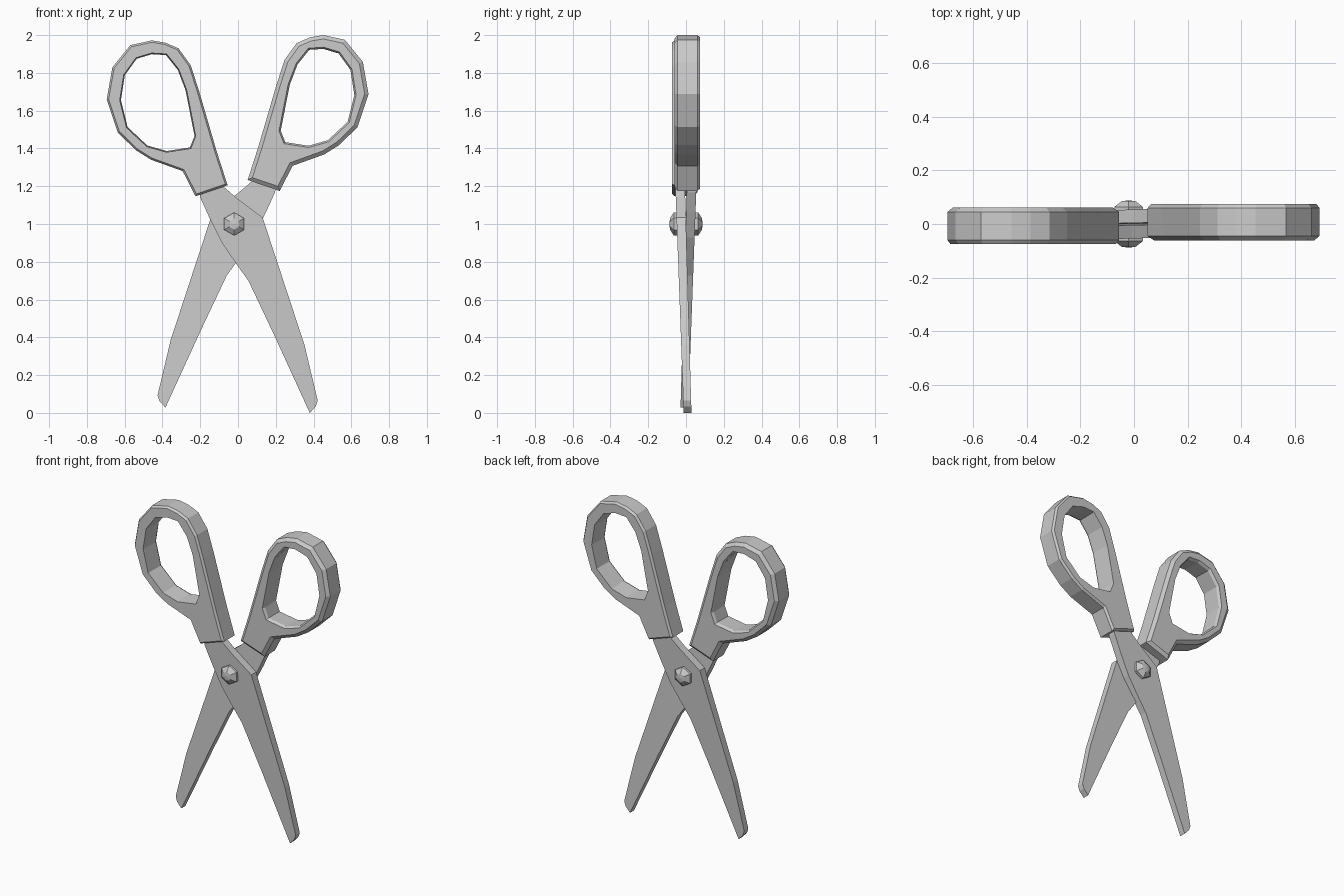
import bpy, bmesh, math
from mathutils import Vector

if "Cube" in bpy.data.objects:
    bpy.data.objects.remove(bpy.data.objects["Cube"])


def offset(pts, d):
    """Move a closed 2D outline inward by d (negative = outward)."""
    n = len(pts)
    P = [Vector(p) for p in pts]
    area = sum(P[i].x * P[(i + 1) % n].y - P[(i + 1) % n].x * P[i].y for i in range(n))
    s = 1 if area > 0 else -1
    out = []
    for i in range(n):
        a = (P[i] - P[i - 1]).normalized()
        b = (P[(i + 1) % n] - P[i]).normalized()
        na, nb = Vector((-a.y, a.x)) * s, Vector((-b.y, b.x)) * s
        out.append(P[i] + (na + nb) * d / max(0.5, 1 + na.dot(nb)))
    return out


def layers(bm, rings):
    """Stack outlines given as (points, y function) and join them with quads."""
    loops = [[bm.verts.new((x, fy(z), z)) for x, z in pts] for pts, fy in rings]
    for a, b in zip(loops, loops[1:]):
        for i in range(len(a)):
            j = (i + 1) % len(a)
            bm.faces.new((a[i], a[j], b[j], b[i]))
    return loops


def cap(bm, *loops):
    """Fill the area bounded by the loops."""
    edges = [bm.edges.get((l[i - 1], l[i])) for l in loops for i in range(len(l))]
    bmesh.ops.triangle_fill(bm, use_beauty=True, use_dissolve=False, edges=edges)


def finish(bm, name):
    bmesh.ops.recalc_face_normals(bm, faces=bm.faces)
    bmesh.ops.dissolve_limit(bm, angle_limit=0.01, verts=bm.verts, edges=bm.edges)
    me = bpy.data.meshes.new(name)
    bm.to_mesh(me)
    bm.free()
    ob = bpy.data.objects.new(name, me)
    bpy.context.collection.objects.link(ob)
    return ob


def other_half(ob, name):
    """Same part turned half way round, slightly higher."""
    c = bpy.data.objects.new(name, ob.data)
    c.rotation_euler.z = math.pi
    c.location = (-0.004, 0, 0.028)
    bpy.context.collection.objects.link(c)


def flat(y):
    return lambda z: y


# Blade: outline sheared in depth so the tips cross over
blade = [(-0.22, 1.24), (-0.20, 1.14), (-0.15, 1.03), (-0.085, 0.90), (-0.01, 0.79),
         (0.055, 0.70), (0.19, 0.415), (0.38, 0.0), (0.412, 0.035), (0.422, 0.065),
         (0.352, 0.36), (0.18, 0.88), (0.13, 1.035), (-0.01, 1.14), (-0.08, 1.20),
         (-0.11, 1.26)]
bm = bmesh.new()
front, back = layers(bm, [(blade, lambda z: -0.012 - 0.037 * z),
                          (blade, lambda z: 0.029 - 0.029 * z)])
cap(bm, front)
cap(bm, back)
other_half(finish(bm, "front_blade"), "rear_blade")

# Handle: chamfered outer outline with a finger hole
outer = [(-0.225, 1.147), (-0.055, 1.205), (-0.113, 1.385), (-0.205, 1.70), (-0.25, 1.84),
         (-0.315, 1.93), (-0.385, 1.96), (-0.457, 1.972), (-0.57, 1.947), (-0.665, 1.83),
         (-0.695, 1.66), (-0.637, 1.485), (-0.54, 1.39), (-0.46, 1.34), (-0.293, 1.28)]
hole = [(-0.457, 1.905), (-0.378, 1.90), (-0.314, 1.82), (-0.272, 1.71), (-0.224, 1.465),
        (-0.25, 1.40), (-0.378, 1.38), (-0.483, 1.41), (-0.59, 1.51), (-0.626, 1.655),
        (-0.605, 1.79), (-0.54, 1.88)]
bm = bmesh.new()
o = layers(bm, [(offset(outer, 0.01), flat(-0.074)), (outer, flat(-0.06)),
                (outer, flat(0.045)), (offset(outer, 0.02), flat(0.062))])
h = layers(bm, [(hole, flat(-0.074)), (offset(hole, 0.006), flat(0.045)),
                (offset(hole, -0.003), flat(0.062))])
cap(bm, o[0], h[0])
cap(bm, o[-1], h[-1])
other_half(finish(bm, "left_handle"), "right_handle")

# Pivot screw: six-sided domed rivet through both blades
bm = bmesh.new()
rings = [(0.03, -0.085), (0.061, -0.064), (0.061, 0.064), (0.03, 0.085)]
hexes = [([(-0.02 + r * math.sin(k * math.pi / 3), 1.0 + r * math.cos(k * math.pi / 3))
           for k in range(6)], flat(y)) for r, y in rings]
loops = layers(bm, hexes)
for l, y in ((loops[0], -0.088), (loops[-1], 0.088)):
    tip = bm.verts.new((-0.02, y, 1.0))
    for i in range(6):
        bm.faces.new((l[i - 1], l[i], tip))
finish(bm, "pivot_screw")
